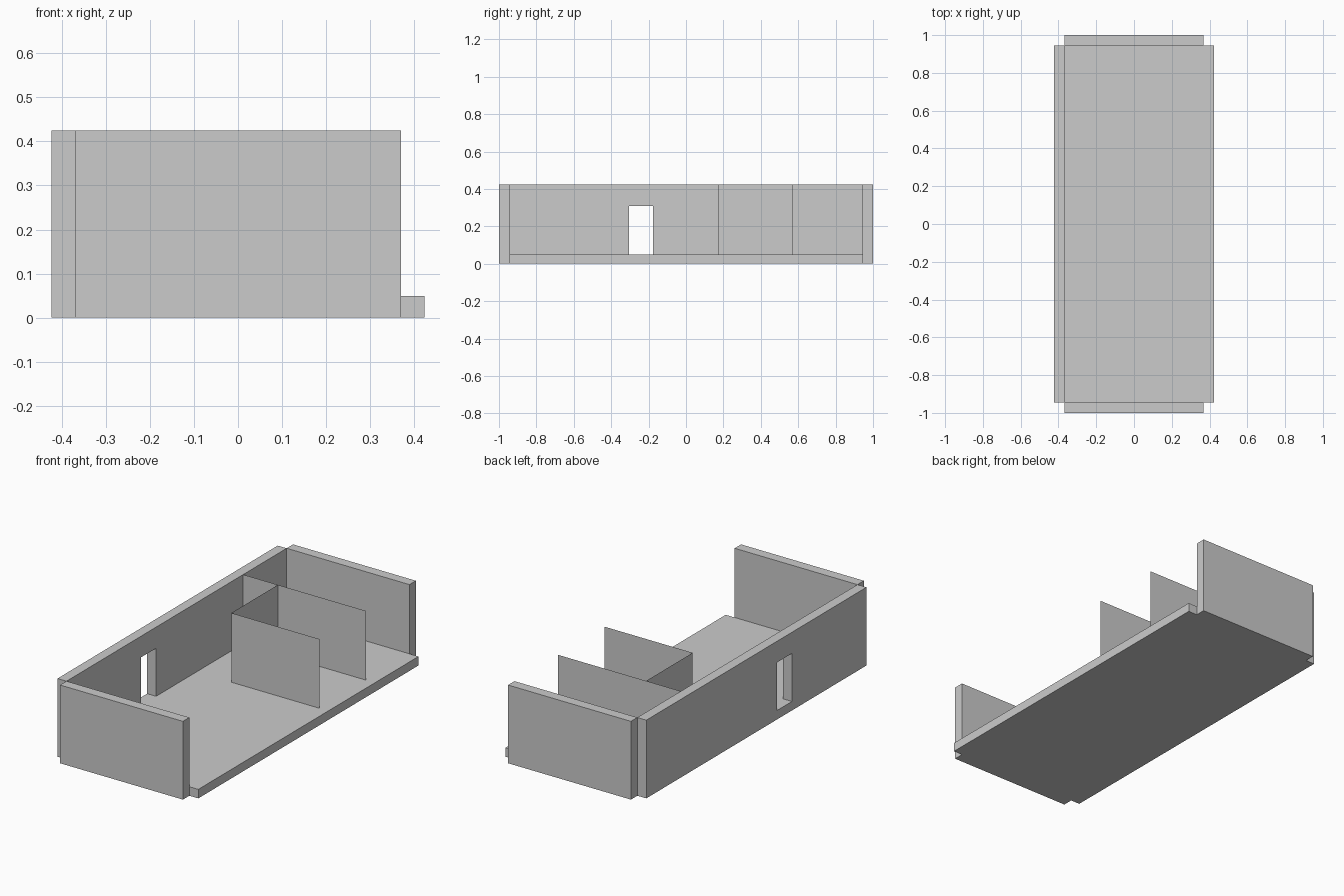
import bpy, bmesh
from mathutils import Vector

if "Cube" in bpy.data.objects:
    bpy.data.objects.remove(bpy.data.objects["Cube"])

HX, HY = 0.423, 0.945       # half width and half length of the floor
INX = 0.369                 # inner face of the side wall, half width of end walls
FLOOR, TOP = 0.049, 0.425   # floor thickness and wall height


def extrude(name, points, offset):
    """Make an object from a flat outline, extruded if an offset is given."""
    bm = bmesh.new()
    face = bm.faces.new([bm.verts.new(p) for p in points])
    if offset:
        new = bmesh.ops.extrude_face_region(bm, geom=[face], use_keep_orig=True)
        verts = [g for g in new["geom"] if isinstance(g, bmesh.types.BMVert)]
        bmesh.ops.translate(bm, verts=verts, vec=Vector(offset))
    bmesh.ops.recalc_face_normals(bm, faces=bm.faces[:])
    mesh = bpy.data.meshes.new(name)
    bm.to_mesh(mesh)
    bm.free()
    obj = bpy.data.objects.new(name, mesh)
    bpy.context.collection.objects.link(obj)
    return obj


def box(name, x0, x1, y0, y1, z0, z1):
    outline = [(x0, y0, z0), (x1, y0, z0), (x1, y1, z0), (x0, y1, z0)]
    return extrude(name, outline, (0, 0, z1 - z0))


def partition(name, a, b):
    """Thin upright panel between two floor points."""
    return extrude(name, [(*a, FLOOR), (*b, FLOOR), (*b, TOP), (*a, TOP)], None)


# Floor and side wall share one L-shaped section
section = [(-HX, 0), (HX, 0), (HX, FLOOR), (-INX, FLOOR), (-INX, TOP), (-HX, TOP)]
shell = extrude("floor_and_side_wall", [(x, -HY, z) for x, z in section], (0, 2 * HY, 0))

# Doorway through the side wall
cutter = box("doorway_cutter", -0.5, -0.3, -0.305, -0.176, FLOOR, 0.31)
cutter.hide_render = True
cutter.hide_set(True)
cut = shell.modifiers.new("doorway", "BOOLEAN")
cut.operation = "DIFFERENCE"
cut.solver = "EXACT"
cut.object = cutter

# End walls
box("front_wall", -INX, INX, -1, -HY, 0, TOP)
box("back_wall", -INX, INX, HY, 1, 0, TOP)

# Interior partitions
partition("back_partition", (-INX, 0.571), (INX, 0.571))
partition("middle_partition", (-0.16, 0.171), (-0.16, 0.571))
partition("front_partition", (-0.16, 0.171), (INX, 0.171))
